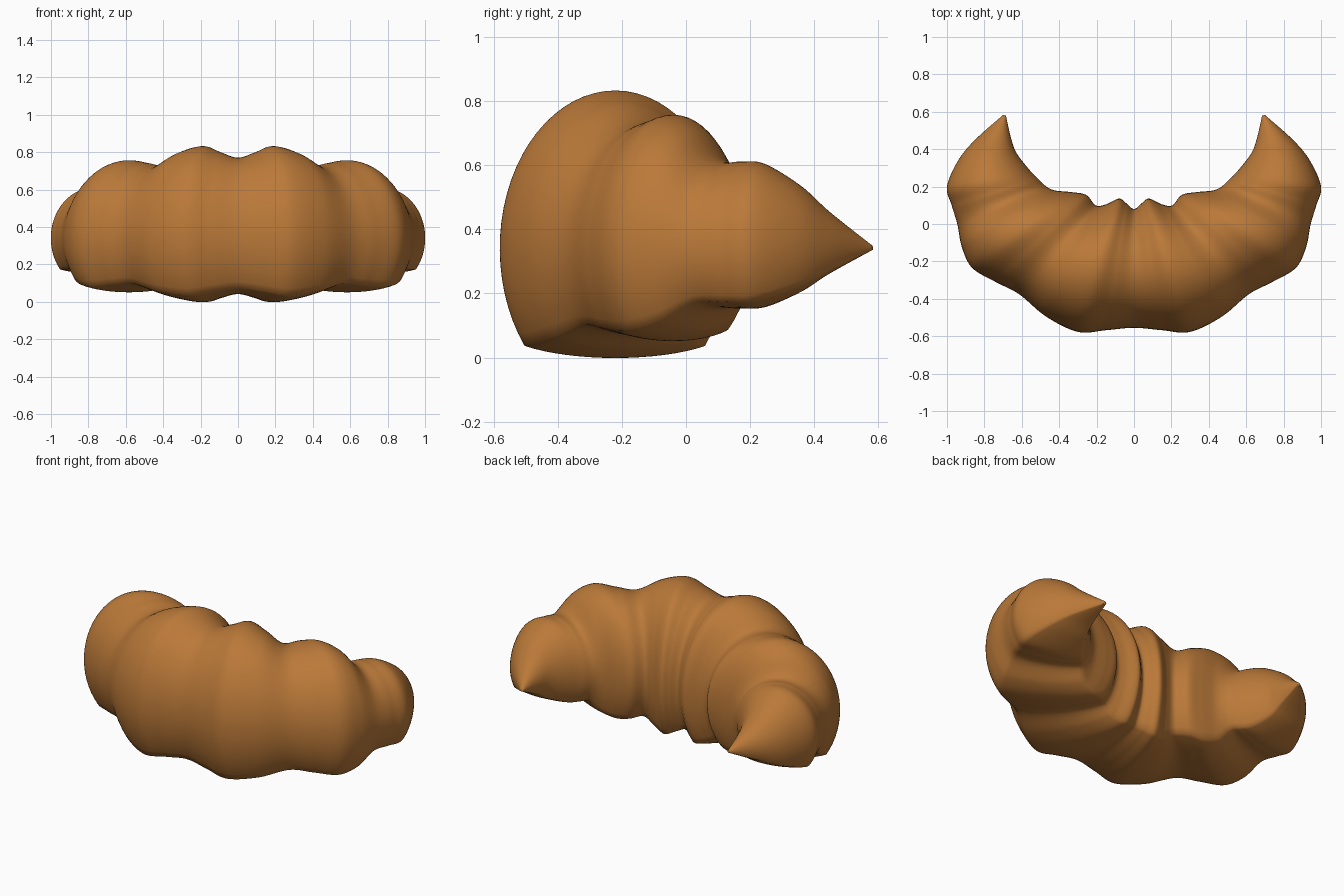
import bpy, bmesh, math

if "Cube" in bpy.data.objects:
    bpy.data.objects.remove(bpy.data.objects["Cube"])

# Stations from the middle to one tip: inner x, y, outer x, y, height radius
HALF = [
    (0.00, 0.080, 0.00, -0.555, 0.430),    # middle groove
    (0.040, 0.110, 0.15, -0.568, 0.460),
    (0.080, 0.136, 0.30, -0.577, 0.492),   # first bulge
    (0.150, 0.105, 0.47, -0.495, 0.455),
    (0.205, 0.100, 0.615, -0.375, 0.388),  # groove
    (0.255, 0.155, 0.74, -0.310, 0.402),
    (0.330, 0.170, 0.865, -0.235, 0.415),  # second bulge
    (0.425, 0.180, 0.92, -0.125, 0.370),
    (0.475, 0.205, 0.945, 0.000, 0.275),   # groove
    (0.510, 0.240, 0.975, 0.100, 0.270),
    (0.555, 0.285, 1.00, 0.200, 0.264),    # third bulge
    (0.625, 0.375, 0.94, 0.340, 0.195),
    (0.655, 0.450, 0.85, 0.450, 0.112),
    (0.685, 0.580, 0.70, 0.583, 0.008),    # tip
]
CENTRE_Z = 0.341
FLAT = 0.62        # below this share of the radius the underside is flattened
SQUASH = 0.2
STEPS = 10


def spline(p0, p1, p2, p3, t):
    return [0.5 * (2 * b + (c - a) * t + (2 * a - 5 * b + 4 * c - d) * t * t
                   + (3 * b - a - 3 * c + d) * t ** 3)
            for a, b, c, d in zip(p0, p1, p2, p3)]


# Mirror the stations and smooth between them
stations = [(-a, b, -c, d, r) for a, b, c, d, r in HALF[:0:-1]] + HALF
padded = [stations[0]] + stations + [stations[-1]]
sections = []
for i in range(len(stations) - 1):
    sections += [spline(*padded[i:i + 4], k / STEPS) for k in range(STEPS)]
sections.append(stations[-1])

# Cross-section angles, with a vertex exactly on the underside edge
edge = math.asin(FLAT)
top_span, low_span = math.pi + 2 * edge, math.pi - 2 * edge
angles = [-edge + top_span * k / 48 for k in range(48)]
angles += [math.pi + edge + low_span * k / 16 for k in range(16)]

# Pastry body
bm = bmesh.new()
rings = []
for ix, iy, ox, oy, r in sections:
    ring = []
    for t in angles:
        w = 0.5 + 0.5 * math.cos(t)
        s = math.sin(t)
        if s < -FLAT:
            s = -FLAT + (s + FLAT) * SQUASH
        ring.append(bm.verts.new((ix + (ox - ix) * w, iy + (oy - iy) * w,
                                  CENTRE_Z + r * s)))
    rings.append(ring)
n = len(angles)
for a, b in zip(rings, rings[1:]):
    for j in range(n):
        k = (j + 1) % n
        bm.faces.new((a[j], a[k], b[k], b[j]))
bm.faces.new(rings[0])
bm.faces.new(rings[-1])
bmesh.ops.recalc_face_normals(bm, faces=bm.faces)

mesh = bpy.data.meshes.new("croissant_body")
bm.to_mesh(mesh)
bm.free()
body = bpy.data.objects.new("croissant_body", mesh)
bpy.context.collection.objects.link(body)

crust = bpy.data.materials.new("golden brown crust")
crust.diffuse_color = (0.49, 0.19, 0.04, 1)
crust.use_nodes = True
crust.node_tree.nodes["Principled BSDF"].inputs["Base Color"].default_value = crust.diffuse_color
mesh.materials.append(crust)

bpy.context.view_layer.objects.active = body
body.select_set(True)
bpy.ops.object.shade_smooth_by_angle(angle=math.radians(75))
